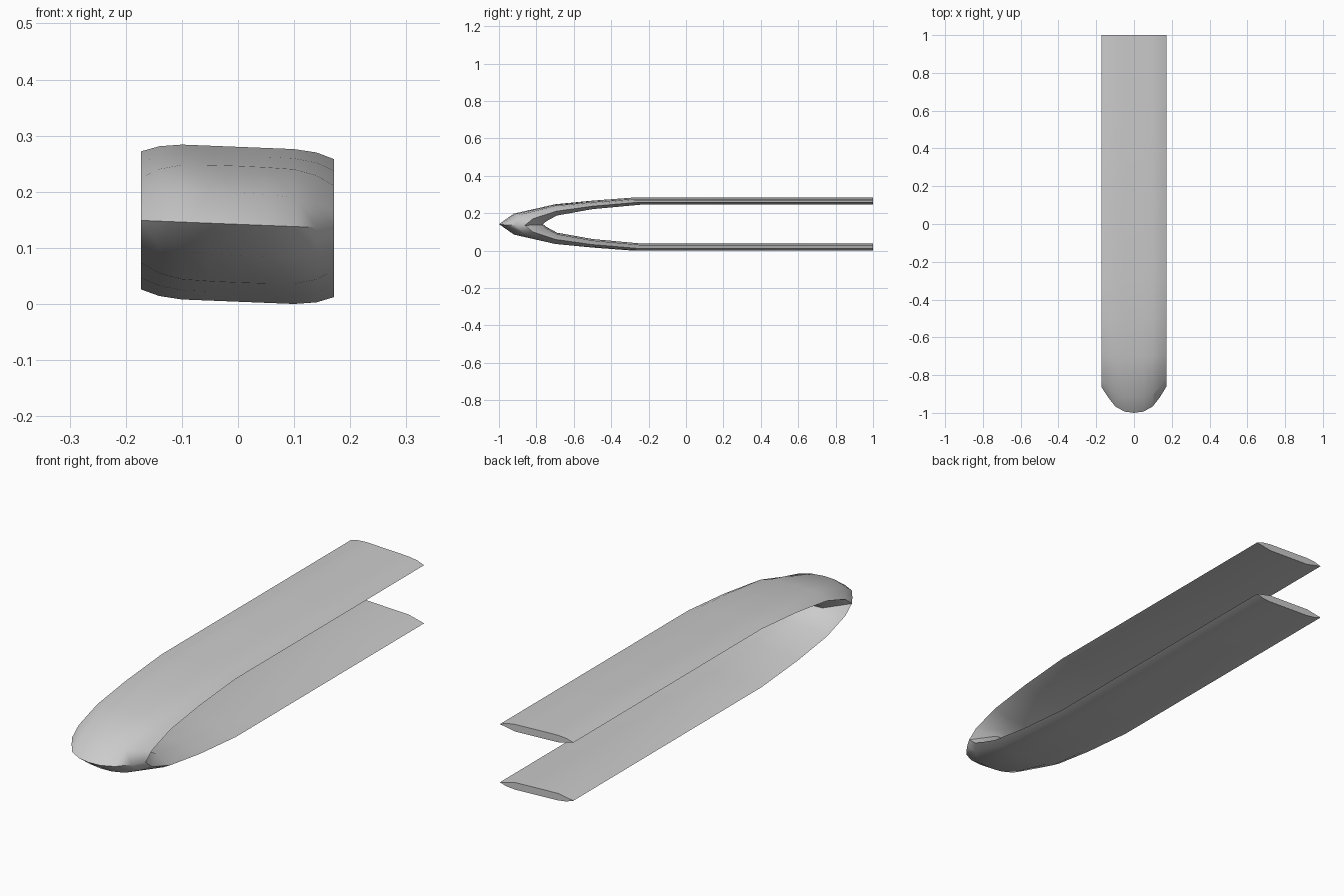
import bpy, bmesh, math

if "Cube" in bpy.data.objects:
    bpy.data.objects.remove(bpy.data.objects["Cube"])

# Strap cross-section: x, depth (0 inner .. 1 outer) on the straight arms, depth at the bend
section = [(-0.173, 0.5, 0.4), (-0.14, 0.85, 0.62), (-0.1, 1, 0.85), (-0.05, 1, 0.97),
           (0, 1, 1), (0.05, 1, 0.97), (0.1, 1, 0.85), (0.14, 0.85, 0.62),
           (0.171, 0.5, 0.4), (0.1, 0, 0), (0, 0, 0), (-0.1, 0, 0)]

# Upper half of the fold: outer y, outer height, inner y, inner height, bend amount
half = [(1, 0.138, 1, 0.108, 0), (0.68, 0.138, 0.68, 0.108, 0),
        (-0.28, 0.138, -0.24, 0.108, 0), (-0.5, 0.122, -0.5, 0.084, 0.1),
        (-0.7, 0.104, -0.69, 0.05, 0.25), (-0.92, 0.056, -0.745, 0.02, 0.8),
        (-1, 0, -0.77, 0, 1)]
lower = [(yo, -zo, yi, -zi, b) for yo, zo, yi, zi, b in reversed(half[:-1])]
MID, TILT = 0.142, -0.04

# Loft the section around the fold
bm = bmesh.new()
rings = []
for yo, zo, yi, zi, b in half + lower:
    ring = []
    for x, straight, bent in section:
        f = straight + (bent - straight) * b
        y = yi + (yo - yi) * f
        z = zi + (zo - zi) * f
        ring.append(bm.verts.new((x, y, MID + z + TILT * x)))
    rings.append(ring)
n = len(section)
for a, c in zip(rings, rings[1:]):
    for i in range(n):
        j = (i + 1) % n
        bm.faces.new((a[i], a[j], c[j], c[i]))

# Close the two strap ends
bm.faces.new(rings[0])
bm.faces.new(rings[-1])
bmesh.ops.recalc_face_normals(bm, faces=bm.faces)

mesh = bpy.data.meshes.new("folded_strap")
bm.to_mesh(mesh)
bm.free()
strap = bpy.data.objects.new("folded_strap", mesh)
bpy.context.collection.objects.link(strap)
bpy.context.view_layer.objects.active = strap
strap.select_set(True)
bpy.ops.object.shade_smooth_by_angle(angle=math.radians(65))
